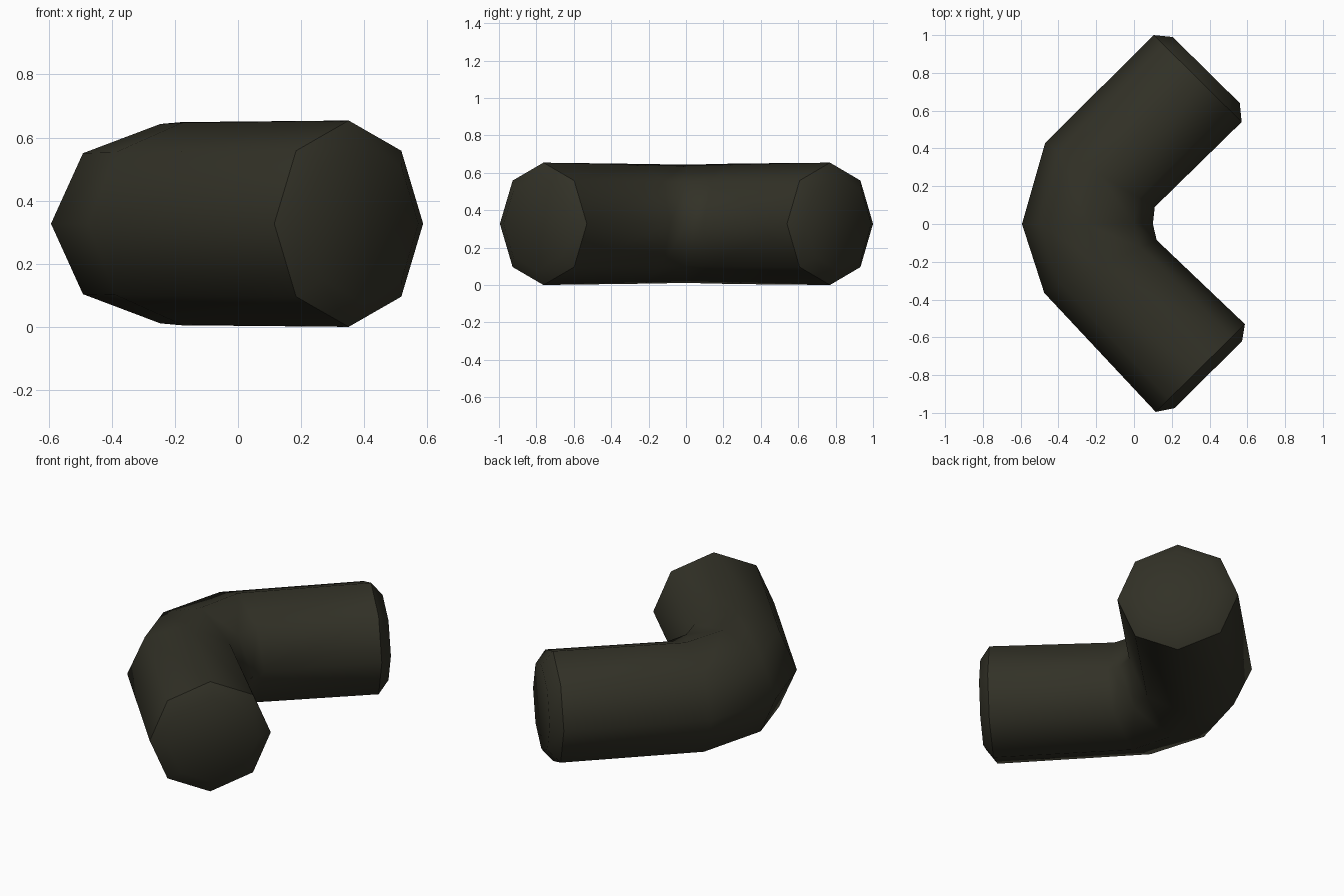
import bpy, bmesh, math
from mathutils import Vector

if "Cube" in bpy.data.objects:
    bpy.data.objects.remove(bpy.data.objects["Cube"])

SIDES = 8
MID_Z = 0.327

# Cross-sections along the bend: outer point, inner point (top view), half height
sections = [
    ((0.205, 0.99), (0.56, 0.64), 0.25),      # back cap
    ((0.105, 1.00), (0.57, 0.54), 0.327),     # back rim
    ((-0.47, 0.43), (0.11, 0.09), 0.322),     # bend
    ((-0.593, 0.00), (0.10, 0.00), 0.316),
    ((-0.475, -0.365), (0.12, -0.085), 0.320),
    ((0.115, -0.995), (0.587, -0.53), 0.327), # front rim
    ((0.215, -0.975), (0.572, -0.62), 0.25),  # front cap
]


def add_ring(bm, outer, inner, half_height):
    o, i = Vector((*outer, MID_Z)), Vector((*inner, MID_Z))
    centre, half = (o + i) / 2, (o - i) / 2
    up = Vector((0, 0, half_height))
    angles = [2 * math.pi * k / SIDES for k in range(SIDES)]
    return [bm.verts.new(centre + half * math.cos(a) + up * math.sin(a)) for a in angles]


# Elbow pipe: lofted octagons with chamfered closed ends
bm = bmesh.new()
rings = [add_ring(bm, *s) for s in sections]
for a, b in zip(rings, rings[1:]):
    for k in range(SIDES):
        n = (k + 1) % SIDES
        bm.faces.new((a[k], a[n], b[n], b[k]))
bm.faces.new(rings[0])
bm.faces.new(rings[-1])
bmesh.ops.recalc_face_normals(bm, faces=bm.faces)

mesh = bpy.data.meshes.new("elbow_pipe")
bm.to_mesh(mesh)
bm.free()
pipe = bpy.data.objects.new("elbow_pipe", mesh)
bpy.context.collection.objects.link(pipe)

# Dark olive colour
mat = bpy.data.materials.new("dark olive")
mat.diffuse_color = (0.032, 0.031, 0.020, 1)
mat.use_nodes = True
mat.node_tree.nodes["Principled BSDF"].inputs["Base Color"].default_value = mat.diffuse_color
mesh.materials.append(mat)

# Smooth round the pipe, crisp at the rims
bpy.context.view_layer.objects.active = pipe
pipe.select_set(True)
bpy.ops.object.shade_smooth_by_angle(angle=math.radians(48))
